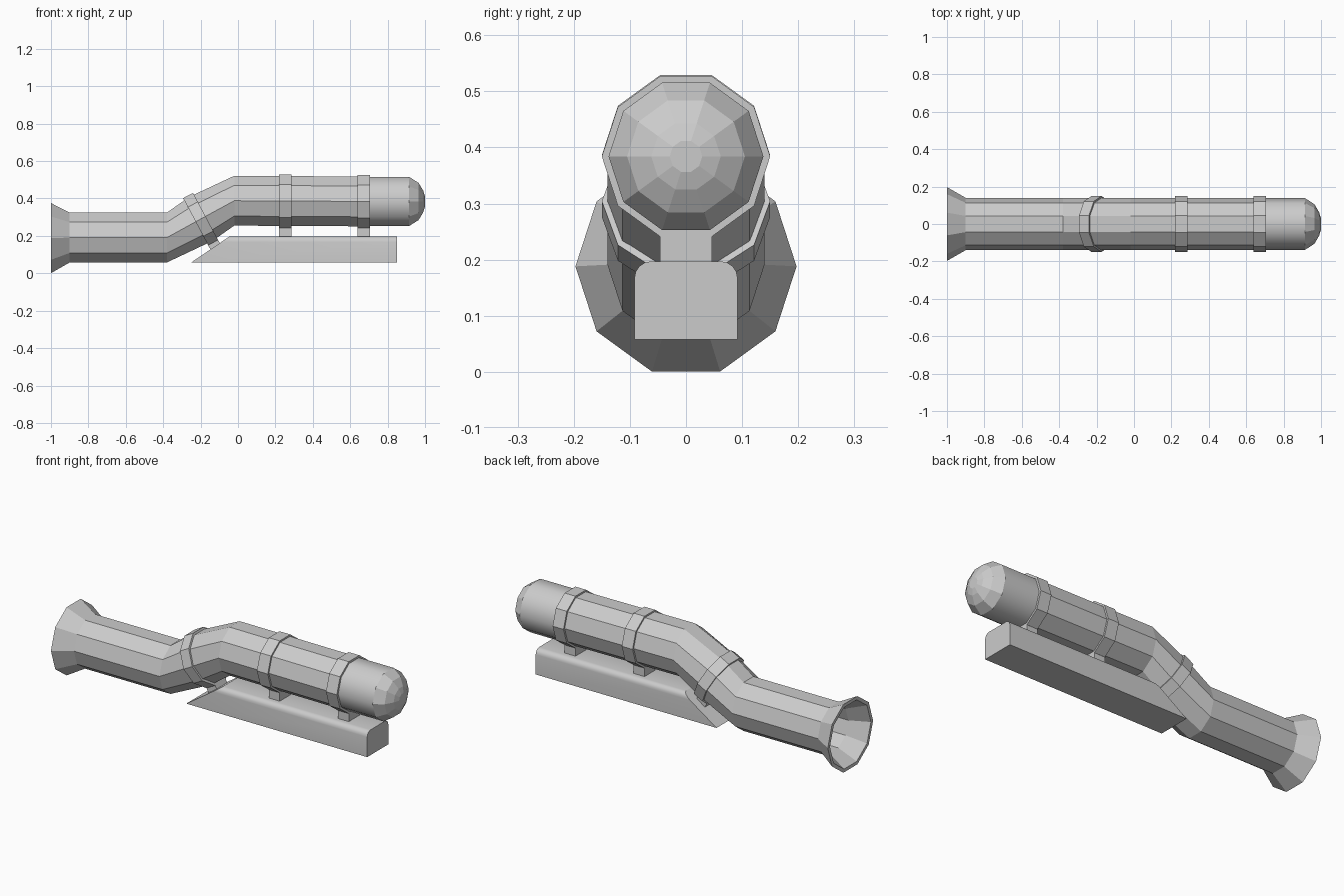
import bpy, bmesh
from math import sin, cos, pi, radians

if "Cube" in bpy.data.objects:
    bpy.data.objects.remove(bpy.data.objects["Cube"])

SIDES = 10


def finish(name, bm):
    bmesh.ops.recalc_face_normals(bm, faces=bm.faces[:])
    mesh = bpy.data.meshes.new(name)
    bm.to_mesh(mesh)
    bm.free()
    ob = bpy.data.objects.new(name, mesh)
    bpy.context.collection.objects.link(ob)
    return ob


def loft(name, rings, closed=False, cap_end=False, smooth_bands=()):
    """Join ten-sided rings given as (x, z, tilt in degrees, radius)."""
    bm = bmesh.new()
    loops = []
    for x, z, tilt, r in rings:
        t = radians(tilt)
        loop = []
        for k in range(SIDES):
            a = 2 * pi * k / SIDES
            u = r * sin(a)
            loop.append(bm.verts.new((x - u * sin(t), r * cos(a), z + u * cos(t))))
        loops.append(loop)
    bands = len(loops) if closed else len(loops) - 1
    for i in range(bands):
        a, b = loops[i], loops[(i + 1) % len(loops)]
        for k in range(SIDES):
            n = (k + 1) % SIDES
            f = bm.faces.new((a[k], a[n], b[n], b[k]))
            f.smooth = i in smooth_bands
    if cap_end:
        bm.faces.new(loops[-1])
    for e in bm.edges:
        if len({f.smooth for f in e.link_faces}) > 1:
            e.smooth = False
    return finish(name, bm)


def clamp(name, x, z, tilt, width, foot):
    """Band around the pipe plus a foot reaching down to the base."""
    t = radians(tilt)
    dx, dz = cos(t) * width / 2, sin(t) * width / 2
    loft(name + "_band", [(x - dx, z - dz, tilt, 0.15), (x + dx, z + dz, tilt, 0.15),
                          (x + dx, z + dz, tilt, 0.136), (x - dx, z - dz, tilt, 0.136)], closed=True)
    bm = bmesh.new()
    bmesh.ops.create_cube(bm, size=1)
    for v in bm.verts:
        along = v.co.x * width
        down = 0.138 if v.co.z > 0 else foot
        v.co = (x + along * cos(t) + down * sin(t), v.co.y * 0.092,
                z + along * sin(t) - down * cos(t))
    finish(name + "_foot", bm)


# Bent pipe with flared, hollow mouth
loft("exhaust_pipe", [
    (-0.40, 0.191, 0, 0.125), (-0.90, 0.191, 0, 0.125), (-1.0, 0.188, 0, 0.178),
    (-1.0, 0.188, 0, 0.197), (-0.90, 0.191, 0, 0.14), (-0.38, 0.191, 0, 0.14),
    (-0.20, 0.29, 28, 0.14), (-0.02, 0.388, 0, 0.14), (0.70, 0.384, 0, 0.14)])
# Back of the hollow mouth
loft("pipe_inner_end", [(-0.40, 0.191, 0, 0.125), (-0.40, 0.191, 0, 0.01)], cap_end=True)

# Rounded end cap: smooth sleeve, faceted dome
loft("end_cap", [
    (0.68, 0.384, 0, 0.138), (0.915, 0.384, 0, 0.138), (0.965, 0.384, 0, 0.105),
    (0.99, 0.384, 0, 0.062), (1.0, 0.384, 0, 0.029)], cap_end=True, smooth_bands=(0,))

# Clamps
clamp("middle_clamp", 0.253, 0.386, 0, 0.066, 0.20)
clamp("end_clamp", 0.673, 0.384, 0, 0.066, 0.20)
clamp("bend_clamp", -0.20, 0.29, 28, 0.06, 0.19)

# Base block with rounded top edges and a slanted end
r, half, low, high = 0.03, 0.092, 0.058, 0.197
side = [(half, low)] + [(half - r + r * cos(a), high - r + r * sin(a))
                        for a in (pi / 2 * i / 4 for i in range(5))]
outline = side + [(-y, z) for y, z in reversed(side)]
bm = bmesh.new()
right = [bm.verts.new((0.85, y, z)) for y, z in outline]
left = [bm.verts.new((-0.25 + (z - low) / (high - low) * 0.205, y, z)) for y, z in outline]
bm.faces.new(right)
bm.faces.new(left)
for i in range(len(outline)):
    j = (i + 1) % len(outline)
    bm.faces.new((right[i], right[j], left[j], left[i]))
base = finish("base_block", bm)
bpy.context.view_layer.objects.active = base
base.select_set(True)
bpy.ops.object.shade_smooth_by_angle(angle=radians(30))
